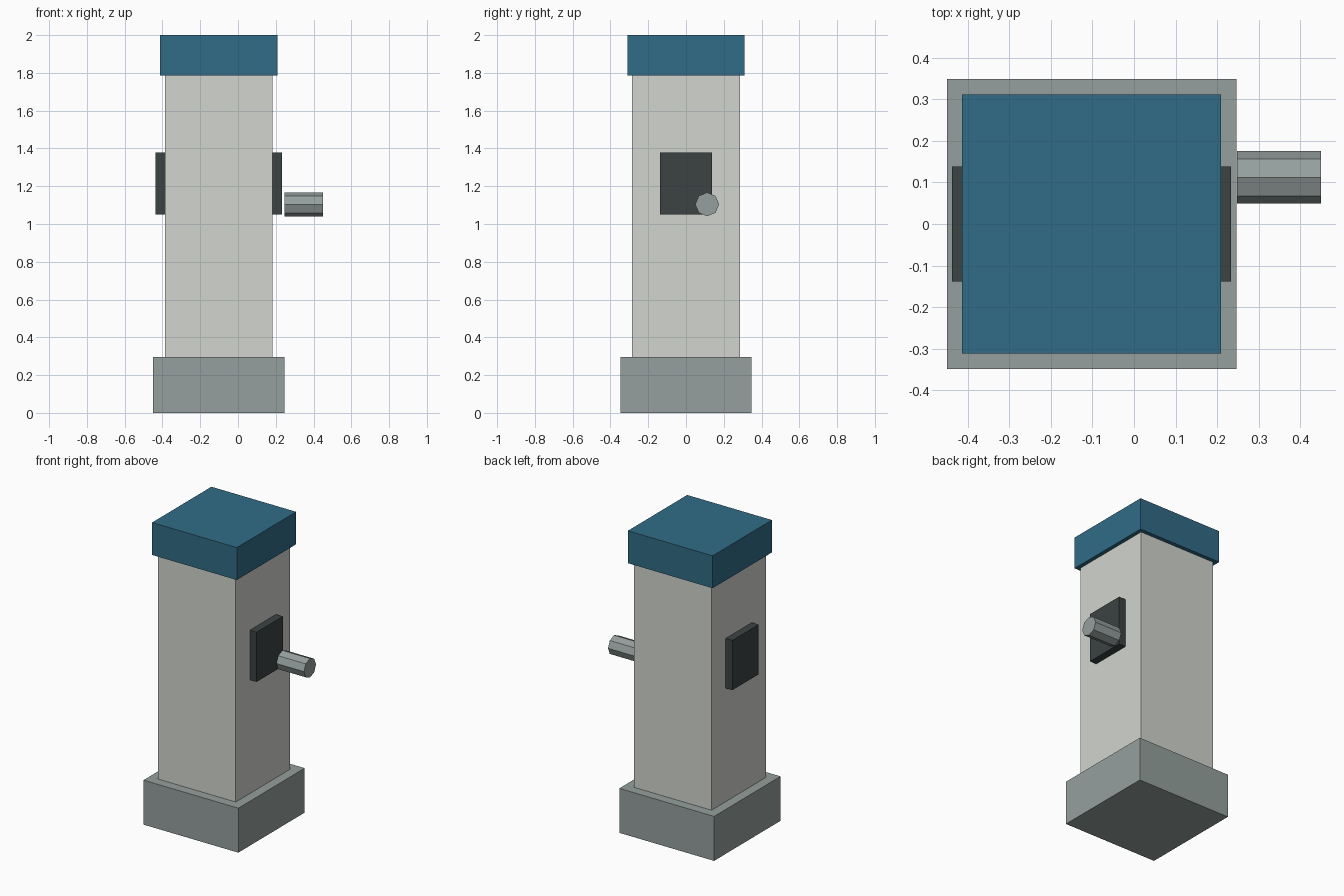
import bpy
from math import pi

if "Cube" in bpy.data.objects:
    bpy.data.objects.remove(bpy.data.objects["Cube"])

CX = -0.102  # pillar axis


def material(name, rgb):
    m = bpy.data.materials.new(name)
    m.diffuse_color = (*rgb, 1)
    m.use_nodes = True
    m.node_tree.nodes["Principled BSDF"].inputs["Base Color"].default_value = m.diffuse_color
    return m


stone = material("grey_stone", (0.30, 0.35, 0.34))
pale = material("pale_paint", (0.64, 0.66, 0.62))
blue = material("blue_paint", (0.03, 0.15, 0.24))
dark = material("dark_panel", (0.045, 0.055, 0.055))


def box(name, size, center, mat):
    bpy.ops.mesh.primitive_cube_add(size=1, location=center)
    ob = bpy.context.object
    ob.name = name
    ob.scale = size
    bpy.ops.object.transform_apply(location=False, rotation=False, scale=True)
    ob.data.materials.append(mat)
    return ob


# Stacked square pillar: name, width, bottom, top
for name, w, z0, z1, mat in (
    ("base", 0.696, 0.0, 0.295, stone),
    ("column", 0.57, 0.295, 1.785, pale),
    ("cap", 0.622, 1.785, 2.0, blue),
):
    box(name, (w, w, z1 - z0), (CX, 0, (z0 + z1) / 2), mat)

# Panels on both sides
for side, label in ((-1, "left"), (1, "right")):
    box(label + "_panel", (0.05, 0.276, 0.33),
        (CX + side * 0.31, 0, 1.214), dark)

# Eight-sided nozzle on the right
bpy.ops.mesh.primitive_cylinder_add(vertices=8, radius=0.063, depth=0.203,
                                    location=(0.3485, 0.112, 1.104),
                                    rotation=(0, pi / 2, 0))
nozzle = bpy.context.object
nozzle.name = "nozzle"
nozzle.data.materials.append(stone)
